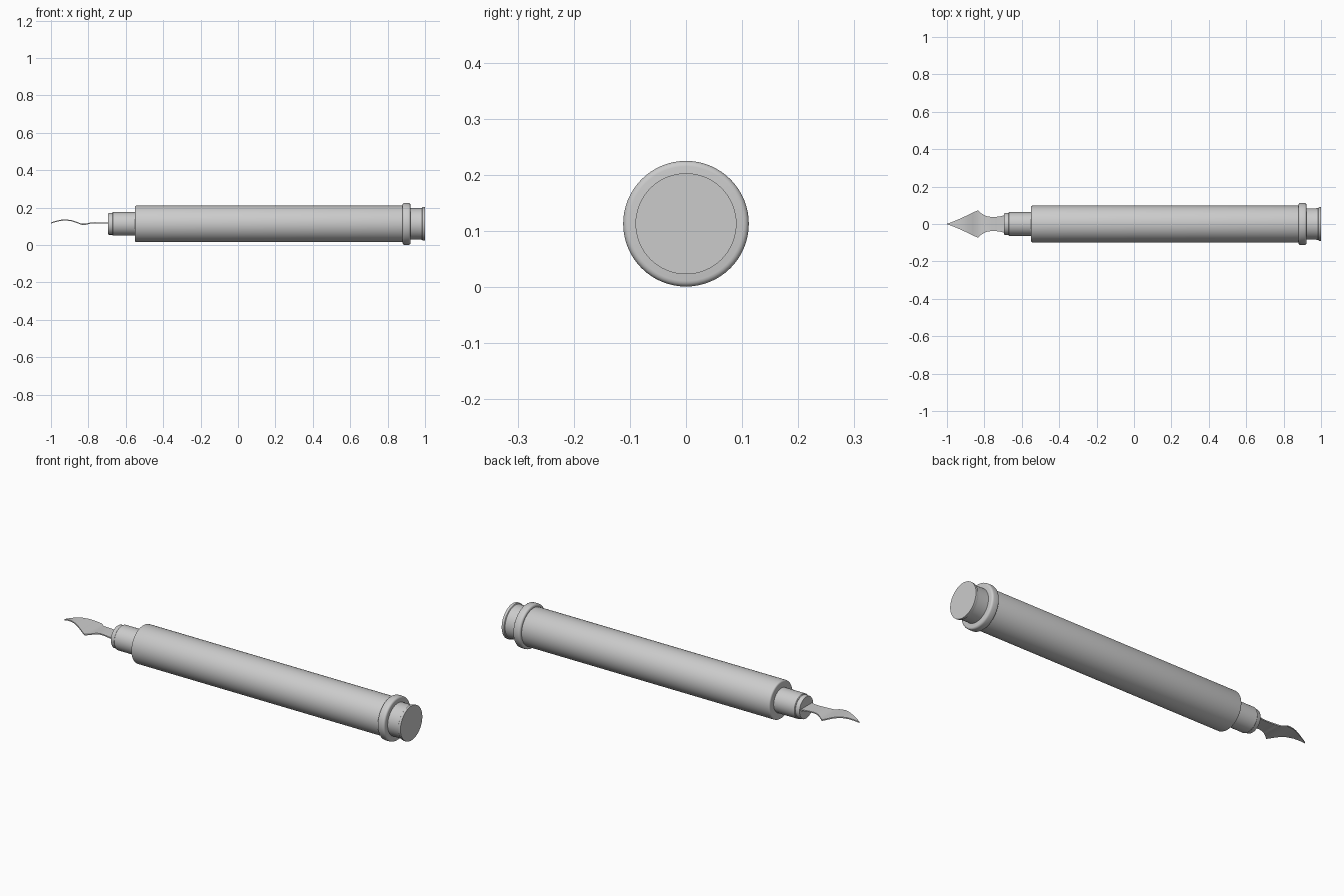
import bpy, bmesh, math

if "Cube" in bpy.data.objects:
    bpy.data.objects.remove(bpy.data.objects["Cube"])

CZ = 0.113      # height of the pen axis
SIDES = 64

grey = bpy.data.materials.new("plain_grey")
grey.diffuse_color = (0.6, 0.6, 0.6, 1)
grey.use_nodes = True
grey.node_tree.nodes["Principled BSDF"].inputs["Base Color"].default_value = grey.diffuse_color


def finish(name, bm):
    bmesh.ops.remove_doubles(bm, verts=bm.verts, dist=1e-5)
    bmesh.ops.recalc_face_normals(bm, faces=bm.faces)
    mesh = bpy.data.meshes.new(name)
    bm.to_mesh(mesh)
    bm.free()
    mesh.materials.append(grey)
    ob = bpy.data.objects.new(name, mesh)
    bpy.context.collection.objects.link(ob)
    bpy.ops.object.select_all(action='DESELECT')
    ob.select_set(True)
    bpy.context.view_layer.objects.active = ob
    bpy.ops.object.shade_smooth_by_angle(angle=math.radians(35))
    return ob


def lathe(name, profile):
    """Closed solid turned about the x axis from (x, radius) points."""
    bm = bmesh.new()
    rings = []
    for x, r in profile:
        rings.append([bm.verts.new((x, r * math.cos(2 * math.pi * i / SIDES),
                                    CZ + r * math.sin(2 * math.pi * i / SIDES)))
                      for i in range(SIDES)])
    for a, b in zip(rings, rings[1:]):
        for i in range(SIDES):
            j = (i + 1) % SIDES
            bm.faces.new((a[i], a[j], b[j], b[i]))
    bm.faces.new(rings[0])
    bm.faces.new(rings[-1])
    return finish(name, bm)


def rounded(x0, x1, r, b, n=4):
    """Cylinder profile with rounded rims of radius b."""
    arc = [math.pi / 2 * k / n for k in range(n + 1)]
    left = [(x0 + b * (1 - math.sin(t)), r - b * (1 - math.cos(t))) for t in reversed(arc)]
    left.sort()
    return left + [(x0 + x1 - x, q) for x, q in reversed(left)]


# Turned holder parts
lathe("barrel", rounded(-0.55, 0.885, 0.098, 0.008))
lathe("collar_ring", rounded(0.88, 0.922, 0.112, 0.010))
lathe("end_knob", [(0.90, 0.084), (0.975, 0.084), (0.984, 0.085), (0.987, 0.089),
                   (0.991, 0.090), (1.0, 0.090)])
lathe("grip", [(-0.672, 0.060), (-0.669, 0.063), (-0.54, 0.063)])
lathe("ferrule", [(-0.694, 0.056), (-0.691, 0.058), (-0.66, 0.058)])

# Nib: wavy thin blade, (x, half width, height)
stations = [(-1.0, 0.001, 0.118), (-0.975, 0.010, 0.126), (-0.95, 0.020, 0.132),
            (-0.92, 0.033, 0.134), (-0.89, 0.047, 0.130), (-0.862, 0.061, 0.121),
            (-0.835, 0.073, 0.111), (-0.815, 0.056, 0.111), (-0.80, 0.047, 0.115),
            (-0.785, 0.041, 0.118), (-0.765, 0.038, 0.119), (-0.74, 0.038, 0.118),
            (-0.715, 0.041, 0.117), (-0.695, 0.046, 0.117), (-0.68, 0.048, 0.117)]
T = 0.003
bm = bmesh.new()
rows = [[bm.verts.new((x, s * w, z + t)) for s, t in ((-1, -T), (1, -T), (1, T), (-1, T))]
        for x, w, z in stations]
for a, b in zip(rows, rows[1:]):
    for i in range(4):
        j = (i + 1) % 4
        bm.faces.new((a[i], a[j], b[j], b[i]))
bm.faces.new(rows[0])
bm.faces.new(rows[-1])
finish("nib", bm)
